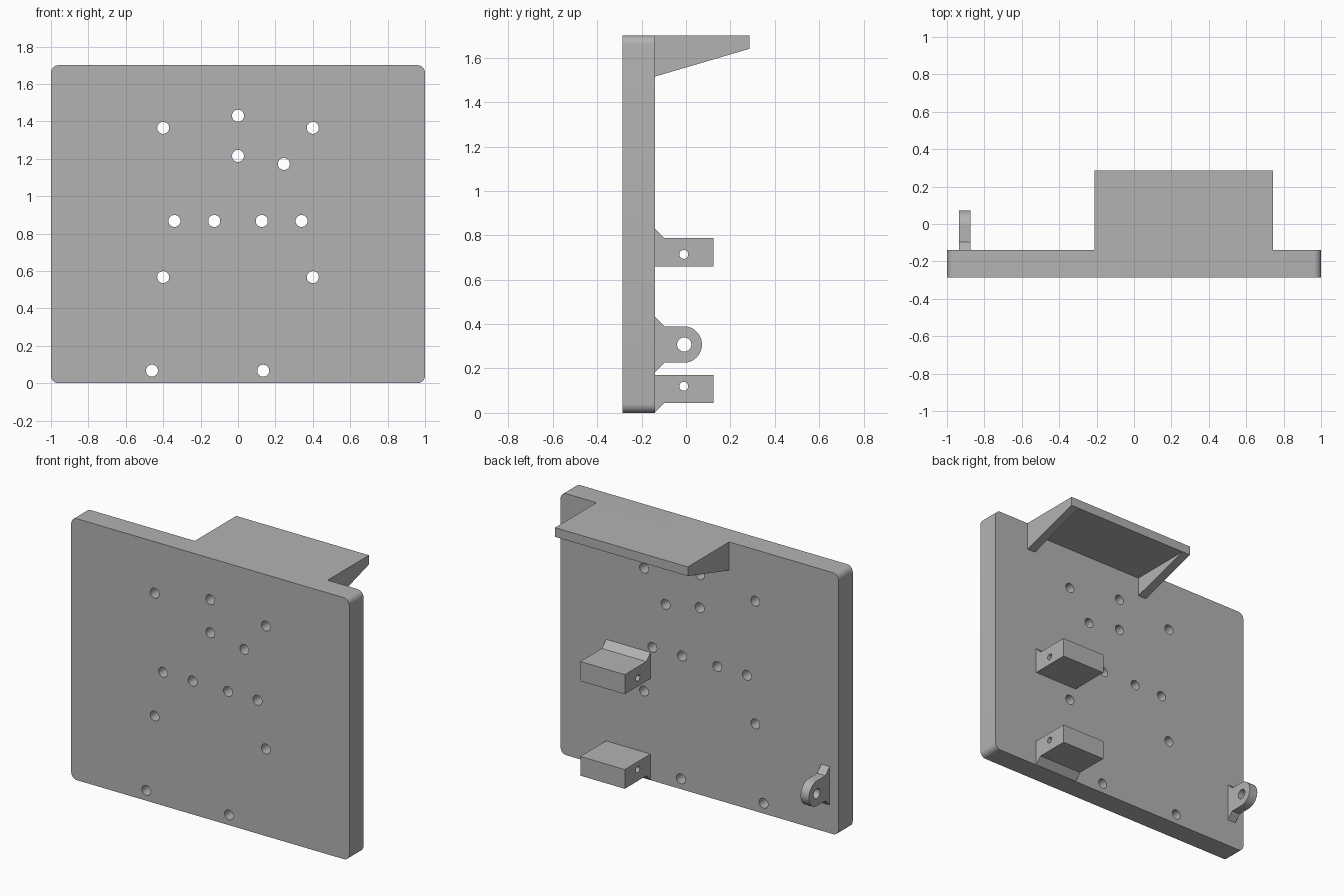
import bpy
import bmesh
from math import cos, sin, pi, radians
from mathutils import Matrix, Vector

cube = bpy.data.objects.get("Cube")
if cube:
    bpy.data.objects.remove(cube)

grey = bpy.data.materials.new("plain grey")
grey.use_nodes = True
grey.diffuse_color = (0.45, 0.45, 0.45, 1)
grey.node_tree.nodes["Principled BSDF"].inputs["Base Color"].default_value = grey.diffuse_color

# Profile planes: XZ extruded along y, YZ extruded along x
FRONT = Matrix(((1, 0, 0), (0, 0, -1), (0, 1, 0)))
SIDE = Matrix(((0, 0, 1), (1, 0, 0), (0, 1, 0)))


def arc(cx, cy, r, start, end, steps):
    angles = [radians(start + (end - start) * i / steps) for i in range(steps + 1)]
    return [(cx + r * cos(a), cy + r * sin(a)) for a in angles]


def circle(cx, cy, r):
    return arc(cx, cy, r, 0, 360, 32)[:-1]


def extrude(name, plane, centre, thickness, outline, holes=()):
    """Extrude a filled profile with round holes, centred along its normal."""
    curve = bpy.data.curves.new(name, "CURVE")
    curve.dimensions = "2D"
    curve.fill_mode = "BOTH"
    curve.extrude = thickness / 2
    for loop in [outline] + [circle(*h) for h in holes]:
        spline = curve.splines.new("POLY")
        spline.points.add(len(loop) - 1)
        for point, (a, b) in zip(spline.points, loop):
            point.co = (a, b, 0, 1)
        spline.use_cyclic_u = True
    temp = bpy.data.objects.new(name + " profile", curve)
    bpy.context.collection.objects.link(temp)
    graph = bpy.context.evaluated_depsgraph_get()
    mesh = bpy.data.meshes.new_from_object(temp.evaluated_get(graph))
    bpy.data.objects.remove(temp)

    bm = bmesh.new()
    bm.from_mesh(mesh)
    bmesh.ops.remove_doubles(bm, verts=bm.verts, dist=0.0001)
    bmesh.ops.transform(bm, matrix=plane.to_4x4(), verts=bm.verts)
    bmesh.ops.translate(bm, vec=Vector(centre), verts=bm.verts)
    bmesh.ops.recalc_face_normals(bm, faces=bm.faces)
    bm.to_mesh(mesh)
    bm.free()

    mesh.name = name
    mesh.materials.clear()
    mesh.materials.append(grey)
    obj = bpy.data.objects.new(name, mesh)
    bpy.context.collection.objects.link(obj)
    bpy.ops.object.select_all(action="DESELECT")
    obj.select_set(True)
    bpy.context.view_layer.objects.active = obj
    bpy.ops.object.shade_smooth_by_angle(angle=radians(30))
    return obj


BACK = -0.14    # rear surface of the plate
TOP = 1.70
ROUND = 0.04

# Drilled back plate with rounded corners
outline = []
for i, (x, z) in enumerate([(1, TOP), (-1, TOP), (-1, 0), (1, 0)]):
    cx = x - ROUND if x > 0 else x + ROUND
    cz = z - ROUND if z > 0 else z + ROUND
    outline += arc(cx, cz, ROUND, 90 * i, 90 * i + 90, 8)
spots = [(0, 1.43), (0, 1.215), (0.245, 1.172), (-0.46, 0.067), (0.135, 0.067)]
for side in (-1, 1):
    spots += [(side * x, z) for x, z in
              [(0.4, 1.365), (0.34, 0.867), (0.127, 0.867), (0.4, 0.567)]]
extrude("plate", FRONT, (0, -0.2125, 0), 0.145, outline,
        [(x, z, 0.032) for x, z in spots])

# Shelf: top slab with a tapered bracket wall at each end
WALL = 0.06
slab = [(BACK, 1.64), (0.285, 1.64), (0.285, TOP), (BACK, TOP)]
bracket = [(BACK, 1.515), (0.285, 1.64), (BACK, 1.64)]
extrude("shelf_top", SIDE, (0.265, 0, 0), 0.955, slab)
for name, x in (("right", -0.2125 + WALL / 2), ("left", 0.7425 - WALL / 2)):
    extrude("shelf_bracket_" + name, SIDE, (x, 0, 0), WALL, bracket)

# Two hinge blocks, each with one flared foot and a cross hole
upper = [(BACK, 0.66), (0.125, 0.66), (0.125, 0.787), (-0.097, 0.787), (BACK, 0.83)]
lower = [(BACK, 0.002), (-0.097, 0.045), (0.125, 0.045), (0.125, 0.17), (BACK, 0.17)]
extrude("upper_block", SIDE, (0.513, 0, 0), 0.32, upper, [(-0.01, 0.714, 0.02)])
extrude("lower_block", SIDE, (0.513, 0, 0), 0.32, lower, [(-0.01, 0.12, 0.02)])

# Rounded lug with flared feet and an eye
LUG_Z, LUG_R = 0.308, 0.082
lug = [(BACK, LUG_Z - 0.125), (-0.097, LUG_Z - LUG_R)]
lug += arc(-0.01, LUG_Z, LUG_R, -90, 90, 24)
lug += [(-0.097, LUG_Z + LUG_R), (BACK, LUG_Z + 0.125)]
extrude("lug", SIDE, (-0.905, 0, 0), 0.06, lug, [(-0.008, LUG_Z, 0.032)])
